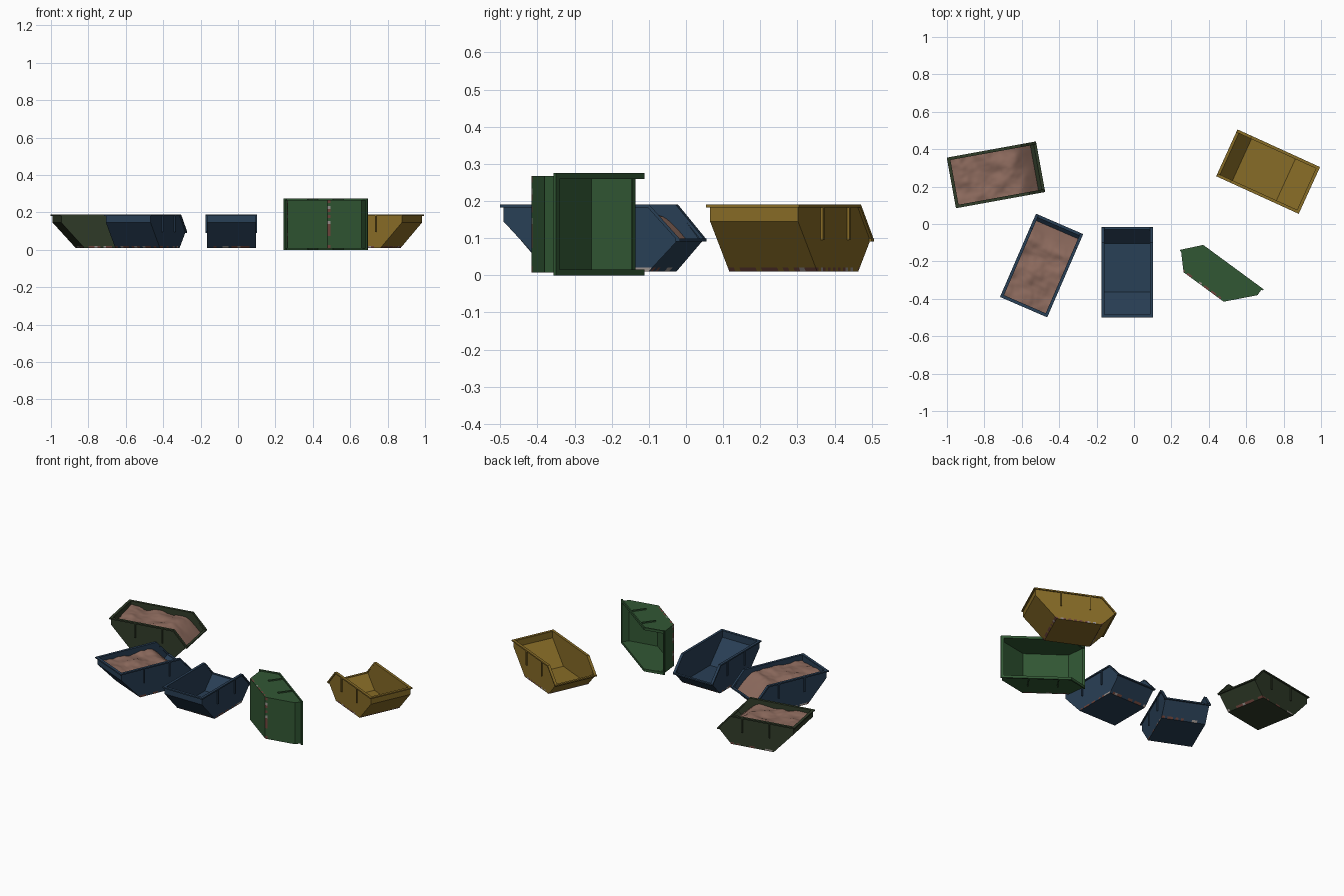
import bpy, bmesh, math, random
from mathutils import Matrix, Vector, noise

if "Cube" in bpy.data.objects:
    bpy.data.objects.remove(bpy.data.objects["Cube"])

random.seed(4)


def material(name, rgb):
    m = bpy.data.materials.new(name)
    m.diffuse_color = (*rgb, 1)
    m.use_nodes = True
    m.node_tree.nodes["Principled BSDF"].inputs["Base Color"].default_value = m.diffuse_color
    return m


BLUE = material("navy paint", (0.022, 0.050, 0.092))
GREEN = material("green paint", (0.031, 0.096, 0.034))
OLIVE = material("olive paint", (0.030, 0.045, 0.022))
YELLOW = material("yellow paint", (0.245, 0.150, 0.020))
DIRT = material("brown rubble", (0.265, 0.145, 0.110))
RUST = material("rust", (0.16, 0.06, 0.045))
PALE = material("scraped metal", (0.33, 0.29, 0.27))

# side profile (length, height): lip, floor, floor, knuckle, rim end, rim start
OUTER = [(-.080, .096), (0, .010), (.266, .010), (.391, .145), (.391, .187), (0, .187)]
INNER = [(-.070, .096), (.004, .018), (.262, .018), (.383, .148), (.383, .187), (.002, .187)]
HALF = 0.130


def shell_faces(bm, profile, half):
    left = [bm.verts.new((u, -half, z)) for u, z in profile]
    right = [bm.verts.new((u, half, z)) for u, z in profile]
    bm.faces.new(left)
    bm.faces.new(right)
    for i in range(4):
        bm.faces.new((left[i], left[i + 1], right[i + 1], right[i]))
    return [left[0], left[5], left[4], right[4], right[5], right[0]]


def finish(name, bm, mats, matrix, smooth=False):
    bmesh.ops.recalc_face_normals(bm, faces=bm.faces[:])
    me = bpy.data.meshes.new(name)
    bm.to_mesh(me)
    bm.free()
    for m in mats:
        me.materials.append(m)
    for p in me.polygons:
        p.use_smooth = smooth
    ob = bpy.data.objects.new(name, me)
    bpy.context.collection.objects.link(ob)
    ob.matrix_world = matrix
    return ob


def low_faces(bm):
    return [f for f in bm.faces if .0101 < f.calc_center_median().z < .022
            and max(v.co.z for v in f.verts) < .023]


def cut(bm, faces, co, no):
    geom = set(faces)
    for f in faces:
        geom.update(f.edges)
        geom.update(f.verts)
    bmesh.ops.bisect_plane(bm, geom=list(geom), plane_co=co, plane_no=no, dist=1e-5)


def tub(name, paint, matrix):
    bm = bmesh.new()
    rim_out = shell_faces(bm, OUTER, HALF)
    # scuffed band around the floor edge, broken into random patches
    cut(bm, bm.faces[:], (0, 0, .021), (0, 0, 1))
    for i in range(17):
        cut(bm, low_faces(bm), (.003 + i * .016, 0, 0), (1, 0, 0))
    for i in range(15):
        cut(bm, low_faces(bm), (0, -.112 + i * .016, 0), (0, 1, 0))
    for f in low_faces(bm):
        f.material_index = random.choice((0, 0, 1, 1, 2))
    # inner skin joined to the outer one along the opening
    rim_in = shell_faces(bm, INNER, HALF - .008)
    for i in range(6):
        j = (i + 1) % 6
        bm.faces.new((rim_out[i], rim_out[j], rim_in[j], rim_in[i]))
    finish(name + "_tub", bm, [paint, RUST, PALE], matrix)


def bar(bm, a, b, width, height):
    """Box from a to b; width lies sideways, height is the other way."""
    a, b = Vector(a), Vector(b)
    d = (b - a).normalized()
    side = Vector((1, 0, 0)) if abs(d.y) > .9 else Vector((0, 1, 0))
    up = d.cross(side)
    rot = Matrix((d, side, up)).transposed().to_4x4()
    size = Matrix.Diagonal(((b - a).length, width, height, 1))
    bmesh.ops.create_cube(bm, size=1, matrix=Matrix.Translation((a + b) / 2) @ rot @ size)


def trim(name, paint, matrix):
    # flange around the opening
    bm = bmesh.new()
    for s in (-1, 1):
        y = s * .1295
        bar(bm, (-.002, y, .186), (.400, y, .186), .016, .008)
        bar(bm, (.001, y, .187), (-.081, y, .095), .016, .008)
    bar(bm, (.392, -.1375, .186), (.392, .1375, .186), .016, .008)
    bar(bm, (-.078, -.1375, .095), (-.078, .1375, .095), .014, .008)
    finish(name + "_flange", bm, [paint], matrix)
    # lifting posts on both sides
    bm = bmesh.new()
    for s in (-1, 1):
        for u in (.07, .24):
            bar(bm, (u, s * .133, .095), (u, s * .133, .184), .009, .008)
    finish(name + "_side_posts", bm, [paint], matrix)


def rubble(name, matrix, seed):
    bm = bmesh.new()
    bmesh.ops.create_grid(bm, x_segments=44, y_segments=24, size=.5)
    for v in bm.verts:
        u = -.055 + (v.co.x + .5) * .439
        y = v.co.y * .244
        t = min(1, max(0, (u + .055) / .13))
        bump = noise.noise(Vector((u * 13 + seed, y * 13, seed)))
        fine = noise.noise(Vector((u * 40, y * 40 + seed, seed)))
        z = .072 + .088 * math.sin(t * math.pi / 2) + t * (.016 * bump + .004 * fine)
        v.co = (u, y, min(z, .183))
    finish(name + "_rubble", bm, [DIRT], matrix, True)


def placed(x, y, degrees):
    # skips are placed by the centre of their outline
    return (Matrix.Translation((x, y, 0)) @ Matrix.Rotation(math.radians(degrees), 4, 'Z')
            @ Matrix.Translation((-.1575, 0, 0)))


# skip lying on its side: length and height axes both horizontal
tipped = Matrix(((.806, 0, .592, .259), (-.592, 0, .806, -.266),
                 (0, -1, 0, .1375), (0, 0, 0, 1)))

skips = [
    ("yellow_skip", YELLOW, placed(.717, .28, -24.5), None),
    ("tipped_green_skip", GREEN, tipped, None),
    ("empty_blue_skip", BLUE, placed(-.035, -.258, 270), None),
    ("filled_blue_skip", BLUE, placed(-.494, -.222, 246.6), 3.7),
    ("filled_olive_skip", OLIVE, placed(-.738, .263, 190.3), 8.2),
]
for name, paint, matrix, seed in skips:
    tub(name, paint, matrix)
    trim(name, paint, matrix)
    if seed:
        rubble(name, matrix, seed)
